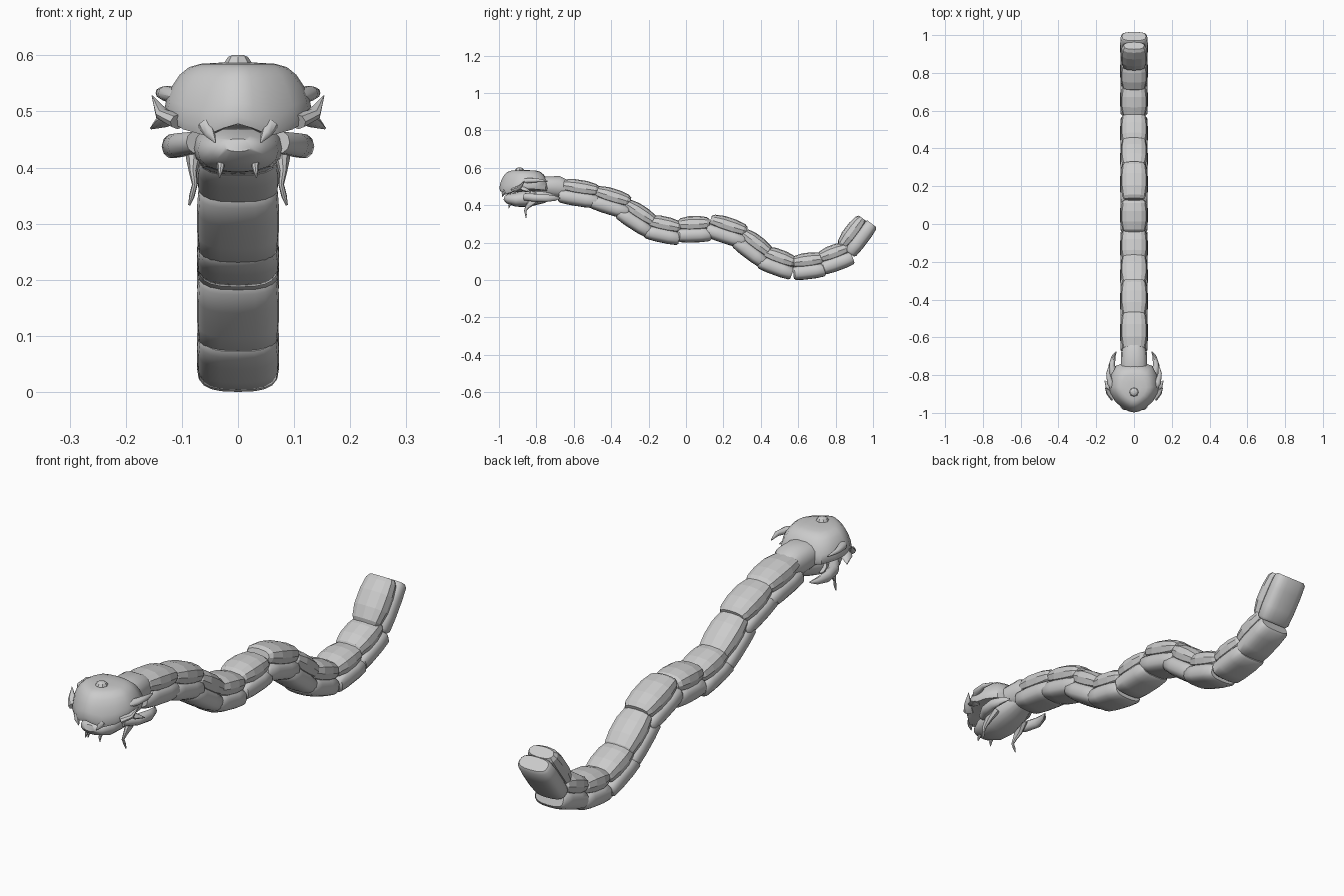
import bpy, bmesh, math
from mathutils import Vector


def finish(name, bm, smooth=True):
    bmesh.ops.recalc_face_normals(bm, faces=bm.faces)
    me = bpy.data.meshes.new(name)
    bm.to_mesh(me)
    bm.free()
    ob = bpy.data.objects.new(name, me)
    bpy.context.collection.objects.link(ob)
    for o in bpy.context.selected_objects:
        o.select_set(False)
    if smooth:
        ob.select_set(True)
        bpy.context.view_layer.objects.active = ob
        bpy.ops.object.shade_smooth_by_angle(angle=math.radians(40))
    return ob


def skin(bm, rings):
    """Bridge equal rings of points and cap both ends."""
    vs = [[bm.verts.new(p) for p in r] for r in rings]
    n = len(vs[0])
    for a, b in zip(vs, vs[1:]):
        for i in range(n):
            bm.faces.new((a[i], a[(i + 1) % n], b[(i + 1) % n], b[i]))
    bm.faces.new(vs[0])
    bm.faces.new(vs[-1])


def loft(name, stations, sides=12, up=(0, 0, 1), power=2.0, smooth=True, mirror=False):
    """stations: (centre, half width, half height) along a path."""
    pts = [Vector(s[0]) for s in stations]
    rings = []
    for i, (c, w, h) in enumerate(stations):
        t = (pts[min(i + 1, len(pts) - 1)] - pts[max(i - 1, 0)]).normalized()
        s = t.cross(Vector(up)).normalized()
        n = s.cross(t)
        ring = []
        for k in range(sides):
            a = 2 * math.pi * k / sides
            ca, sa = math.cos(a), math.sin(a)
            x = math.copysign(abs(ca) ** (2 / power), ca) * w
            z = math.copysign(abs(sa) ** (2 / power), sa) * h
            ring.append(pts[i] + s * x + n * z)
        rings.append(ring)
    bm = bmesh.new()
    skin(bm, rings)
    ob = finish(name, bm, smooth)
    if mirror:
        ob.modifiers.new("mirror", 'MIRROR')
    return ob


# Body segments: centre y, centre z, slope in degrees, length
segments = [
    (-.57, .465, -9, .205), (-.40, .42, -17, .20), (-.26, .335, -33, .19),
    (-.12, .27, -12, .18), (.045, .272, 2, .17), (.22, .265, -18, .205),
    (.36, .175, -37, .185), (.49, .095, -20, .18), (.655, .076, 7, .165),
    (.80, .12, 20, .165), (.91, .24, 53, .19),
]
back_ends = [(-1, .72, .5), (-.85, .88, .78), (-.35, 1, 1), (.3, 1, 1), (.8, .92, .82), (.97, .78, .55)]
belly_ends = [(-1.04, .85, .7), (-.93, .97, .9), (-.4, 1, 1), (.4, 1, 1), (.93, .97, .9), (1.04, .86, .7)]
for i, (y, z, deg, length) in enumerate(segments):
    a = math.radians(deg)
    t = Vector((0, math.cos(a), math.sin(a)))
    n = Vector((0, -math.sin(a), math.cos(a)))
    c = Vector((0, y, z))
    half = length / 2
    # faceted back plate
    loft(f"back_plate_{i}", [(c + t * half * s + n * .027, .070 * w, .043 * h)
                             for s, w, h in back_ends], 12, n, 2.5, False)
    # smooth belly plate
    loft(f"belly_plate_{i}", [(c + t * half * s - n * .030, .073 * w, .041 * h)
                              for s, w, h in belly_ends], 20, n, 2.8)

# Neck
loft("neck", [((0, -.82, .50), .075, .05), ((0, -.75, .50), .07, .055),
              ((0, -.68, .497), .068, .06), ((0, -.64, .49), .055, .045)], 14, power=2.4)

# Domed skull with an arched front lip: outline x, y, lip height
outline = [(0, -.998, .478), (.028, -.992, .47), (.06, -.975, .457), (.10, -.94, .468),
           (.126, -.895, .483), (.132, -.86, .488), (.122, -.80, .485), (.095, -.75, .48),
           (.05, -.735, .475), (0, -.73, .475)]
outline += [(-x, y, z) for x, y, z in outline[-2:0:-1]]
levels = [(.0, .80), (.0, .97), (.12, 1.0), (.35, .965), (.58, .89), (.78, .79),
          (.92, .66), (.98, .50), (1.0, .25)]
rings = [[(x * s, -.87 + (y + .87) * s, lip + (.587 - lip) * f) for x, y, lip in outline]
         for f, s in levels]
bm = bmesh.new()
skin(bm, rings)
finish("skull_dome", bm)

# Crown knob
loft("crown_knob", [((0, -.89, .575), .026, .026), ((0, -.89, .588), .024, .024),
                    ((0, -.89, .597), .018, .018), ((0, -.89, .601), .009, .009)],
     8, (0, 1, 0), smooth=False)

# Lower jaw and throat
loft("lower_jaw", [((0, -.972, .440), .025, .012), ((0, -.955, .434), .05, .025),
                   ((0, -.91, .430), .072, .038), ((0, -.85, .435), .08, .045),
                   ((0, -.77, .455), .07, .045), ((0, -.70, .47), .05, .035)], 16, power=2.3)

# Upper fangs and lower teeth
loft("upper_fang", [((.058, -.965, .478), .015, .013), ((.050, -.977, .461), .010, .009),
                    ((.040, -.982, .444), .001, .001)], 8, (0, 1, 0), mirror=True)
loft("lower_tooth", [((.030, -.935, .415), .008, .008), ((.031, -.945, .398), .006, .006),
                     ((.033, -.948, .382), .001, .001)], 8, (0, 1, 0), mirror=True)

# Cheek spikes along the rim
loft("cheek_spike_upper", [((.105, -.92, .482), .022, .014), ((.135, -.89, .495), .015, .011),
                           ((.153, -.865, .528), .001, .001)], 8, mirror=True)
loft("cheek_spike_lower", [((.10, -.88, .505), .03, .014), ((.132, -.86, .482), .022, .011),
                           ((.155, -.83, .470), .002, .002)], 8, mirror=True)

# Swept fins behind the cheeks
loft("upper_fin", [((.095, -.88, .525), .02, .015), ((.127, -.84, .532), .017, .014),
                   ((.137, -.79, .533), .010, .010), ((.128, -.74, .528), .002, .003)], 10, mirror=True)
loft("lower_fin", [((.075, -.86, .445), .02, .02), ((.105, -.81, .440), .022, .022),
                   ((.118, -.75, .438), .018, .022), ((.108, -.70, .437), .010, .014),
                   ((.093, -.675, .437), .002, .003)], 10, mirror=True)

# Hanging barbels
loft("barbel", [((.070, -.79, .45), .02, .026), ((.080, -.825, .415), .013, .020),
                ((.080, -.85, .39), .007, .011), ((.077, -.86, .37), .005, .006),
                ((.082, -.856, .35), .005, .005), ((.087, -.855, .333), .002, .002)],
     8, (0, 1, 0), mirror=True)
